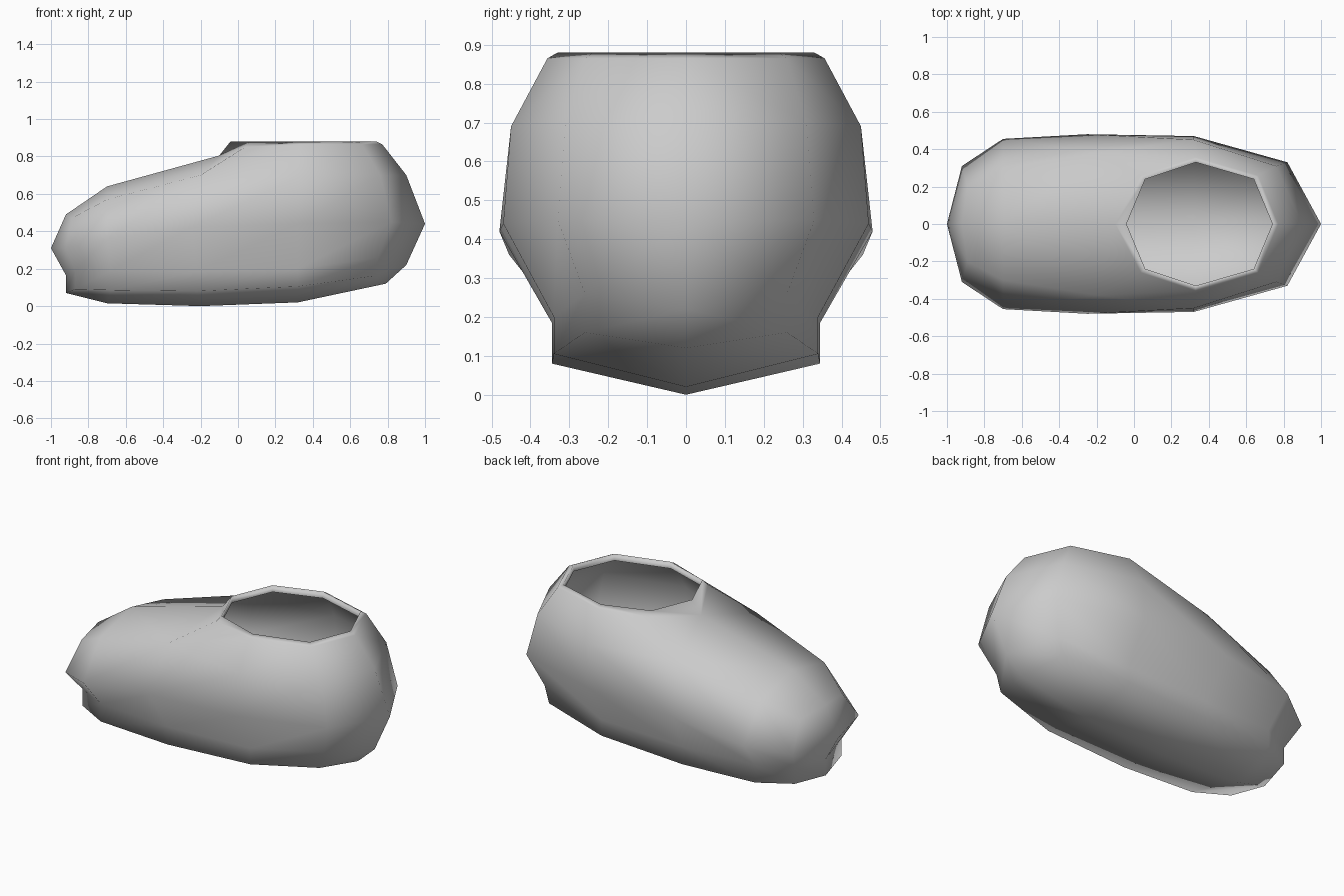
import bpy
import bmesh

default_cube = bpy.data.objects.get("Cube")
if default_cube:
    bpy.data.objects.remove(default_cube, do_unlink=True)


def make_material(name, colour):
    material = bpy.data.materials.new(name)
    material.use_nodes = True
    material.diffuse_color = colour
    shader = material.node_tree.nodes["Principled BSDF"]
    shader.inputs["Base Color"].default_value = colour
    shader.inputs["Roughness"].default_value = 0.8
    return material


bm = bmesh.new()


def add_row(points):
    """Add one half-row of vertices, ordered from toe to heel."""
    return [bm.verts.new(point) for point in points]


def bridge(lower, upper):
    """Join two half-rows of equal length with quads."""
    for i in range(len(lower) - 1):
        bm.faces.new((lower[i], lower[i + 1], upper[i + 1], upper[i]))


# Side rows of one half: sole edge, sole top, widest line, shoulder
sole_edge = add_row([(-.92, 0, .07), (-.87, .22, .09), (-.68, .32, .085),
                     (-.22, .345, .08), (.32, .34, .105), (.72, .26, .16), (.79, 0, .12)])
sole_top = add_row([(-.92, 0, .165), (-.87, .22, .19), (-.68, .32, .19),
                    (-.22, .345, .185), (.32, .34, .2), (.75, .26, .26), (.9, 0, .22)])
widest = add_row([(-1, 0, .31), (-.92, .31, .31), (-.7, .455, .36),
                  (-.25, .48, .42), (.32, .47, .44), (.82, .33, .45), (1, 0, .44)])
shoulder = add_row([(-.92, 0, .49), (-.89, .2, .47), (-.7, .3, .57),
                    (-.2, .38, .7), (.32, .45, .69), (.76, .31, .7), (.9, 0, .7)])
side_rows = [sole_edge, sole_top, widest, shoulder]
for lower, upper in zip(side_rows, side_rows[1:]):
    bridge(lower, upper)

# Sole with a shallow keel along the middle
keel = add_row([(-.7, 0, .015), (-.2, 0, 0), (.32, 0, .02)])
bridge([sole_edge[0], *keel, sole_edge[-1]][1:4], sole_edge[2:5])
bm.faces.new((sole_edge[0], keel[0], sole_edge[2], sole_edge[1]))
bm.faces.new((keel[-1], sole_edge[-1], sole_edge[-2], sole_edge[-3]))

# Collar: outer ring, crest and a lip folded down inside the opening
opening = [(-.04, 0), (.06, .24), (.33, .33), (.64, .24), (.74, 0)]
outer_heights = [.805, .85, .865, .865, .865]
centre, spread = .35, 1.08
collar = add_row([(centre + (x - centre) * spread, y * spread, z)
                  for (x, y), z in zip(opening, outer_heights)])
collar[0].co.x = -.1
crest = add_row([(x, y, .88) for x, y in opening])
lip = add_row([(x, y, .84) for x, y in opening])
bridge(collar, crest)
bridge(crest, lip)

# Top of the toe and the surface up to the collar
instep = bm.verts.new((-.7, 0, .64))
bm.faces.new((shoulder[0], shoulder[1], shoulder[2], instep))
bm.faces.new((instep, shoulder[2], shoulder[3], collar[0]))
bm.faces.new((collar[0], shoulder[3], collar[1]))
bridge(shoulder[3:], collar[1:])

# Mirror the half across the length of the body
bmesh.ops.recalc_face_normals(bm, faces=bm.faces[:])
mesh = bpy.data.meshes.new("shoe_body")
bm.to_mesh(mesh)
bm.free()
shoe_body = bpy.data.objects.new("shoe_body", mesh)
bpy.context.collection.objects.link(shoe_body)
mesh.materials.append(make_material("light grey", (.6, .6, .6, 1)))
mesh.shade_smooth()

mirror = shoe_body.modifiers.new("mirror_halves", "MIRROR")
mirror.use_axis = (False, True, False)
mirror.use_clip = True
